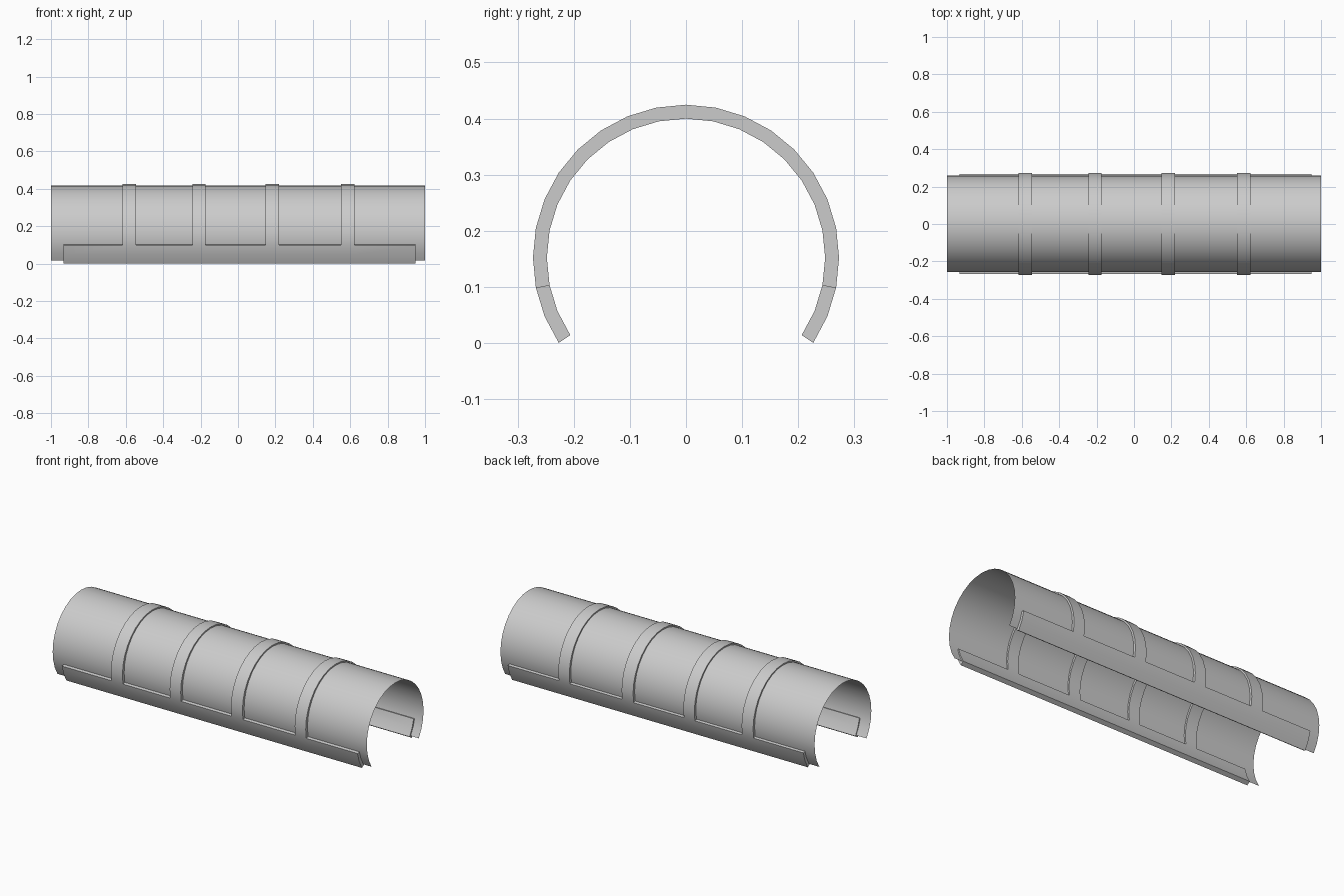
import bpy, bmesh, math

if "Cube" in bpy.data.objects:
    bpy.data.objects.remove(bpy.data.objects["Cube"])

STEP = math.radians(11.25)   # 32-sided circle, open at the bottom
HALF = 11                    # segments each side of the top


def arc_grid(name, xs, radius, cy, cz, keep, inner=None):
    """Curved sheet over stations xs; keep(ix, seg) picks cells; inner adds thickness."""
    bm = bmesh.new()
    verts = {}

    def vert(i, k):
        if (i, k) not in verts:
            a = k * STEP
            verts[i, k] = bm.verts.new((xs[i], radius * math.sin(a), radius * math.cos(a)))
        return verts[i, k]

    for i in range(len(xs) - 1):
        for k in range(-HALF, HALF):
            if keep(i, k):
                bm.faces.new((vert(i, k), vert(i + 1, k), vert(i + 1, k + 1), vert(i, k + 1)))
    if inner:
        ext = bmesh.ops.extrude_face_region(bm, geom=bm.faces[:], use_keep_orig=True)
        for v in ext["geom"]:
            if isinstance(v, bmesh.types.BMVert):
                v.co.y *= inner / radius
                v.co.z *= inner / radius
    bmesh.ops.translate(bm, verts=bm.verts[:], vec=(0, cy, cz))
    bmesh.ops.recalc_face_normals(bm, faces=bm.faces[:])
    if not inner:
        # open sheet: face outwards
        bm.faces.ensure_lookup_table()
        f = max(bm.faces, key=lambda f: f.calc_center_median().z)
        if f.normal.z < 0:
            bmesh.ops.reverse_faces(bm, faces=bm.faces[:])
    me = bpy.data.meshes.new(name)
    bm.to_mesh(me)
    bm.free()
    ob = bpy.data.objects.new(name, me)
    bpy.context.collection.objects.link(ob)
    bpy.ops.object.select_all(action='DESELECT')
    ob.select_set(True)
    bpy.context.view_layer.objects.active = ob
    bpy.ops.object.shade_smooth_by_angle(angle=math.radians(30))
    return ob


# Thin curved cover, full length
arc_grid("cover_sheet", [-1, 1], 0.258, 0.001, 0.159, lambda i, k: True)

# Frame: two side rails joined by four hoops (odd cells are hoops)
stations = [-0.934, -0.618, -0.545, -0.244, -0.174, 0.146, 0.219, 0.552, 0.622, 0.948]
arc_grid("frame", stations, 0.2728, 0, 0.1518,
         lambda i, k: i % 2 == 1 or k < -HALF + 2 or k >= HALF - 2, inner=0.248)
